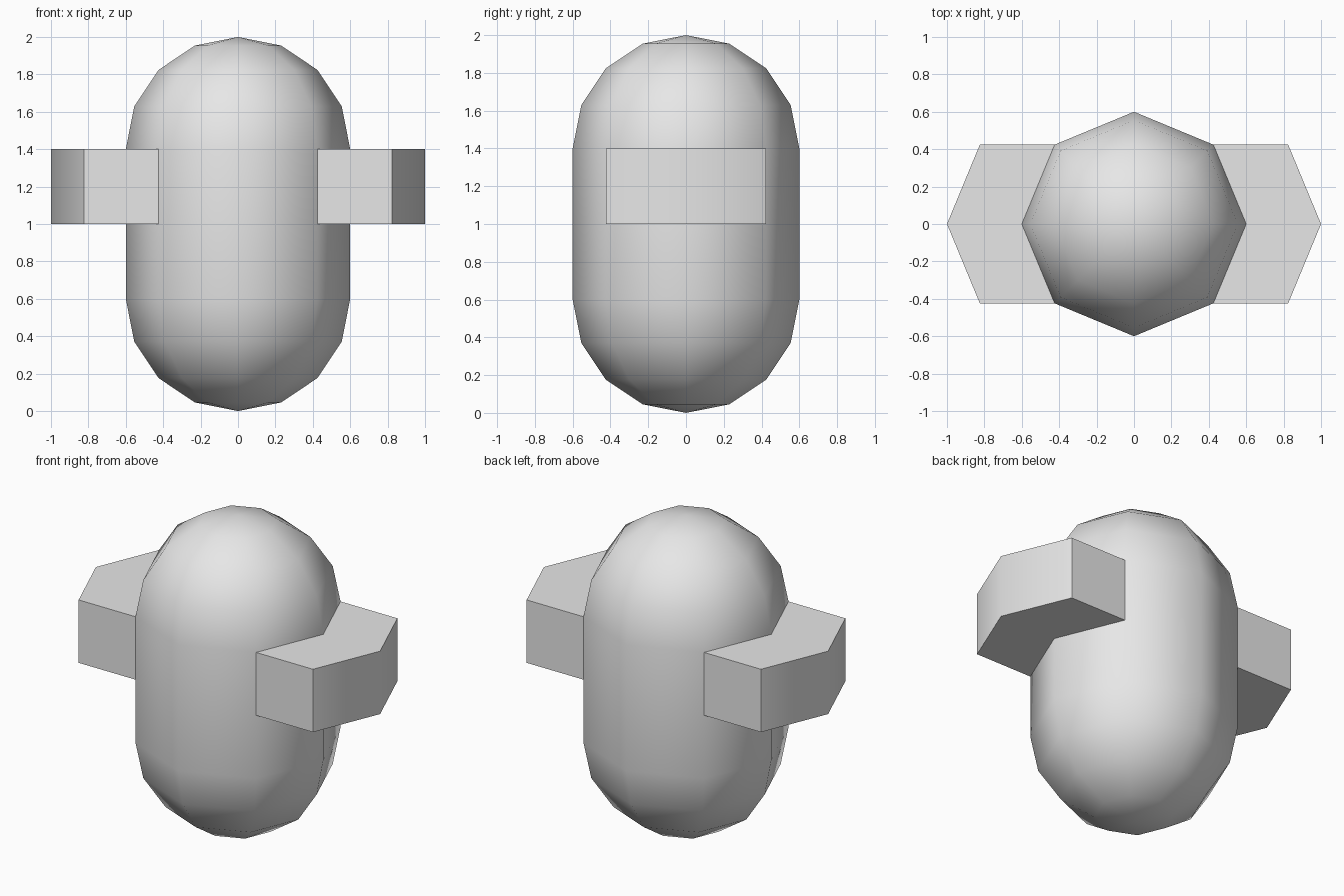
import bpy, bmesh, math

if "Cube" in bpy.data.objects:
    bpy.data.objects.remove(bpy.data.objects["Cube"])

RADIUS, SIDES, RINGS = 0.6, 8, 4
LOW, HIGH = 0.6, 1.4              # straight section of the body
ARM_LOW, ARM_HIGH, ARM_LENGTH = 1.0, 1.4, 0.4

grey = bpy.data.materials.new("light_grey")
grey.diffuse_color = (0.8, 0.8, 0.8, 1)
grey.use_nodes = True
grey.node_tree.nodes["Principled BSDF"].inputs["Base Color"].default_value = grey.diffuse_color


def finish(name, bm):
    bmesh.ops.recalc_face_normals(bm, faces=bm.faces[:])
    mesh = bpy.data.meshes.new(name)
    bm.to_mesh(mesh)
    bm.free()
    mesh.materials.append(grey)
    ob = bpy.data.objects.new(name, mesh)
    bpy.context.collection.objects.link(ob)
    bpy.ops.object.select_all(action='DESELECT')
    ob.select_set(True)
    bpy.context.view_layer.objects.active = ob
    bpy.ops.object.shade_smooth_by_angle(angle=math.radians(60))
    return ob


def corner(i):
    a = 2 * math.pi * i / SIDES
    return RADIUS * math.cos(a), RADIUS * math.sin(a)


# Capsule body: an eight-sided sphere with its halves pulled apart
bm = bmesh.new()
rings = []
steps = [-math.pi / 2 * k / RINGS for k in range(RINGS - 1, -1, -1)]
levels = [(t, LOW) for t in steps] + [(-t, HIGH) for t in reversed(steps)]
for t, base in levels:
    rings.append([bm.verts.new((x * math.cos(t), y * math.cos(t), base + RADIUS * math.sin(t)))
                  for x, y in map(corner, range(SIDES))])
bottom = bm.verts.new((0, 0, LOW - RADIUS))
top = bm.verts.new((0, 0, HIGH + RADIUS))
for i in range(SIDES):
    j = (i + 1) % SIDES
    for a, b in zip(rings, rings[1:]):
        bm.faces.new((a[i], a[j], b[j], b[i]))
    bm.faces.new((bottom, rings[0][j], rings[0][i]))
    bm.faces.new((top, rings[-1][i], rings[-1][j]))
finish("body", bm)

# Arms: the two side panels of the body pushed straight out as chevron blocks
for name, side in (("right_arm", 1), ("left_arm", -1)):
    bm = bmesh.new()
    inner = [corner(i) for i in (-1, 0, 1)]
    outline = inner + [(x + ARM_LENGTH, y) for x, y in reversed(inner)]
    low = [bm.verts.new((side * x, y, ARM_LOW)) for x, y in outline]
    high = [bm.verts.new((side * x, y, ARM_HIGH)) for x, y in outline]
    for loop in (low, high):
        bm.faces.new((loop[0], loop[1], loop[4], loop[5]))
        bm.faces.new((loop[1], loop[2], loop[3], loop[4]))
    for i in range(6):
        j = (i + 1) % 6
        bm.faces.new((low[i], low[j], high[j], high[i]))
    finish(name, bm)
